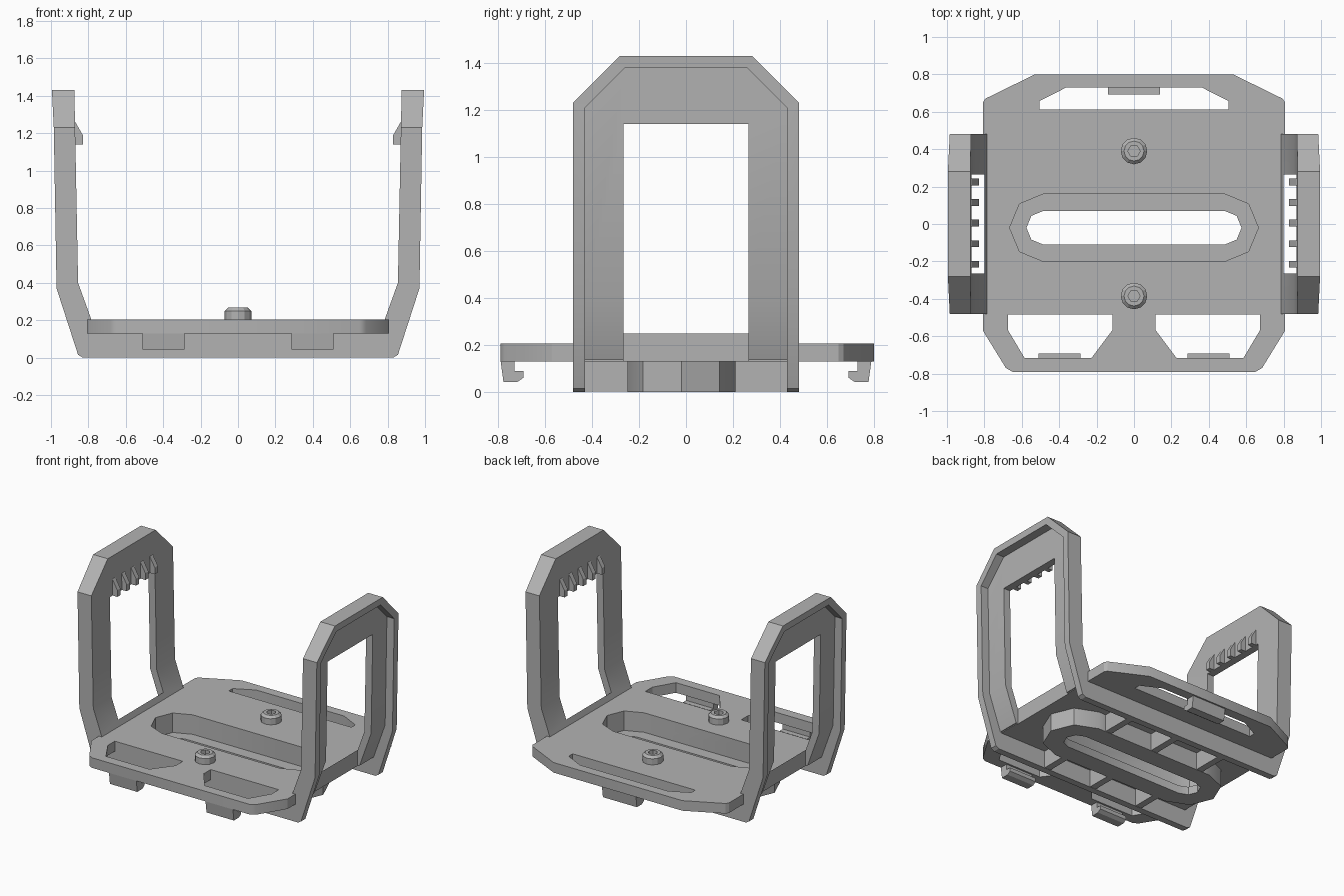
import bpy, bmesh, math
from mathutils import Vector

if "Cube" in bpy.data.objects:
    bpy.data.objects.remove(bpy.data.objects["Cube"])

grey = bpy.data.materials.new("plain_grey")
grey.use_nodes = True
grey.diffuse_color = (0.45, 0.45, 0.45, 1)
grey.node_tree.nodes["Principled BSDF"].inputs["Base Color"].default_value = (0.45, 0.45, 0.45, 1)


def prism(name, pts, axis, lo, hi):
    """Extrude a 2D outline along an axis; the outline uses the other two axes in order."""
    bm = bmesh.new()

    def place(p, d):
        v = list(p)
        v.insert("xyz".index(axis), d)
        return Vector(v)
    face = bm.faces.new([bm.verts.new(place(p, lo)) for p in pts])
    ext = bmesh.ops.extrude_face_region(bm, geom=[face])
    step = place((0, 0), hi - lo)
    bmesh.ops.translate(bm, vec=step, verts=[g for g in ext["geom"] if isinstance(g, bmesh.types.BMVert)])
    bmesh.ops.recalc_face_normals(bm, faces=bm.faces)
    mesh = bpy.data.meshes.new(name)
    bm.to_mesh(mesh)
    bm.free()
    mesh.materials.append(grey)
    ob = bpy.data.objects.new(name, mesh)
    bpy.context.collection.objects.link(ob)
    return ob


def box(name, x, y, z):
    return prism(name, [(x[0], y[0]), (x[1], y[0]), (x[1], y[1]), (x[0], y[1])], "z", *z)


def combine(ob, others, operation):
    """Boolean the other solids into ob, then remove them."""
    for other in others:
        mod = ob.modifiers.new("combine", "BOOLEAN")
        mod.operation, mod.solver, mod.object = operation, "EXACT", other
        bpy.context.view_layer.update()
        result = bpy.data.meshes.new_from_object(ob.evaluated_get(bpy.context.evaluated_depsgraph_get()))
        ob.modifiers.remove(mod)
        ob.data = result
        bpy.data.objects.remove(other)
    return ob


def mirrored(half):
    """Close a half outline by mirroring it in its first coordinate."""
    return half + [(-a, b) for a, b in reversed(half)]


def stadium(radius, half_length=0.485, y=-0.02, steps=4):
    half = [(half_length + radius * math.cos(a), y + radius * math.sin(a))
            for a in [math.pi * (i / steps - 0.5) for i in range(steps + 1)]]
    return mirrored(half)


# Bent U-shaped frame: both arms and the floor between them
frame = prism("frame", mirrored([
    (0.83, 0), (0.855, 0.015), (0.97, 0.37), (0.985, 1.23), (0.995, 1.43),
    (0.875, 1.43), (0.855, 0.4), (0.772, 0.17)]), "y", -0.48, 0.48)
outline = prism("outline", mirrored([(0.481, -0.1), (0.481, 1.23), (0.28, 1.431)]), "x", -1.2, 1.2)
combine(frame, [outline], "INTERSECT")

# Hollow out the outside so that a rim remains around a thin panel
recess = prism("recess", mirrored([
    (1.1, -0.1), (1.1, 1.5), (0.93, 1.5), (0.91, 0.4), (0.815, 0.135)]), "y", -0.6, 0.6)
inner = prism("inner", mirrored([(0.43, -0.2), (0.43, 1.21), (0.26, 1.38)]), "x", -1.2, 1.2)
combine(recess, [inner], "INTERSECT")
combine(frame, [recess], "DIFFERENCE")

# Base plate with chamfered corners
plate = prism("base_plate", mirrored([
    (0.65, -0.79), (0.685, -0.77), (0.808, -0.57), (0.808, 0.65), (0.795, 0.67), (0.53, 0.8)]),
    "z", 0.13, 0.205)
front_window = [(0.115, -0.485), (0.674, -0.485), (0.674, -0.567),
                (0.585, -0.717), (0.228, -0.717), (0.115, -0.567)]
windows = [prism("window", [(s * x, y) for x, y in front_window], "z", 0, 0.4) for s in (-1, 1)]
windows.append(prism("window", mirrored([(0.505, 0.612), (0.505, 0.658), (0.362, 0.73)]), "z", 0, 0.4))
combine(plate, windows, "DIFFERENCE")

# Stiffening ribs and the slot housing under the plate
boss = prism("slot_housing", stadium(0.23), "z", 0, 0.15)
ribs = [box("rib", (x - 0.025, x + 0.025), y, (0.002, 0.16))
        for x in (-0.4, 0, 0.4) for y in ((-0.45, -0.2), (0.16, 0.45))]
combine(frame, [plate, boss] + ribs, "UNION")

# Stepped long slot and the arm windows
cutters = [prism("pocket", stadium(0.18), "z", 0.06, 0.4),
           prism("slot", stadium(0.09), "z", -0.1, 0.4)]
cutters += [box("arm_window", sorted((s * 0.8, s * 1.2)), (-0.265, 0.265), (0.1, 1.14)) for s in (-1, 1)]
combine(frame, cutters, "DIFFERENCE")

# Gripping teeth above each arm window
for s, side in ((1, "left"), (-1, "right")):
    for i in range(5):
        y = -0.215 + 0.11 * i
        prism(f"{side}_tooth", [(s * x, z) for x, z in (
            (0.89, 1.275), (0.87, 1.26), (0.83, 1.19), (0.83, 1.14), (0.89, 1.14))],
            "y", y - 0.018, y + 0.018)

# Hooks below the front and back edges
hook = [(0.79, 0.14), (0.777, 0.043), (0.717, 0.043), (0.692, 0.06),
        (0.692, 0.088), (0.73, 0.088), (0.73, 0.14)]
for name, s, lo, hi in (("front_hook", -1, -0.51, -0.285), ("front_hook", -1, 0.285, 0.51),
                        ("back_hook", 1, -0.14, 0.14)):
    prism(name, [(s * y, z) for y, z in hook], "x", lo, hi)

# Socket-head screws
for name, y in (("front_screw", -0.385), ("back_screw", 0.39)):
    def ring(r, n):
        return [(r * math.cos(math.tau * i / n), y + r * math.sin(math.tau * i / n)) for i in range(n)]
    screw = prism(name, ring(0.071, 12), "z", 0.2, 0.267)
    bm = bmesh.new()
    bm.from_mesh(screw.data)
    rim = [e for e in bm.edges if all(v.co.z > 0.26 for v in e.verts)]
    bmesh.ops.bevel(bm, geom=rim, offset=0.017, segments=1, affect="EDGES")
    bm.to_mesh(screw.data)
    bm.free()
    combine(screw, [prism("socket", ring(0.033, 6), "z", 0.235, 0.4)], "DIFFERENCE")

# Soften the gentle bends while keeping corners crisp
bpy.ops.object.select_all(action="DESELECT")
frame.select_set(True)
bpy.context.view_layer.objects.active = frame
bpy.ops.object.shade_smooth_by_angle(angle=math.radians(30))
